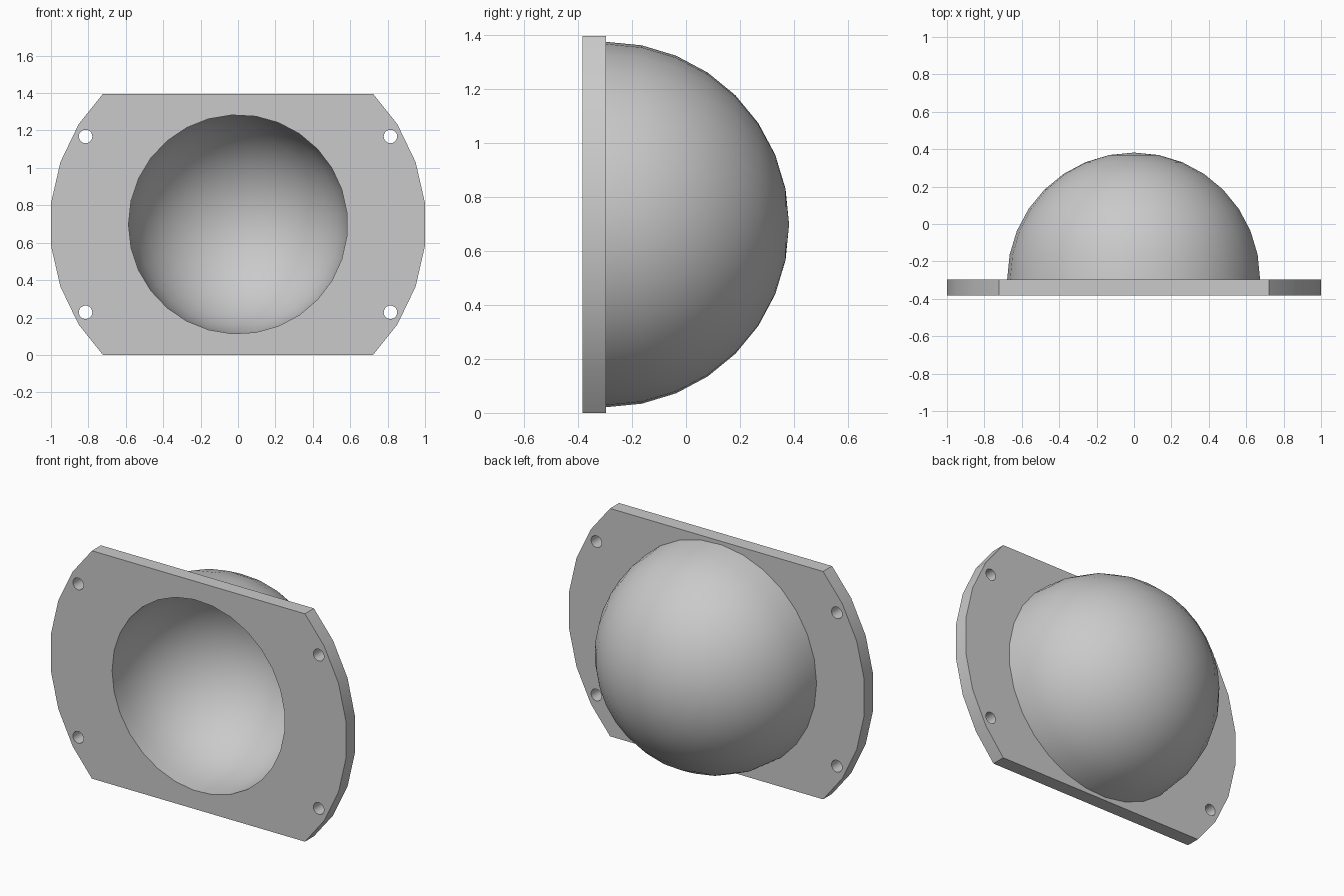
import bpy, bmesh
from math import pi, sin, cos, tau, radians
from mathutils import Vector

cube = bpy.data.objects.get("Cube")
if cube:
    bpy.data.objects.remove(cube)

HALF_H = 0.698             # half the plate height, also the centre height
FRONT, BACK = -0.383, -0.296
OUTER, INNER = 0.678, 0.5855
SIDES, RINGS = 29, 8
CENTRE = Vector((0, BACK, HALF_H))

grey = bpy.data.materials.new("plain grey")
grey.use_nodes = True
colour = (0.59, 0.59, 0.59, 1)
grey.diffuse_color = colour
grey.node_tree.nodes["Principled BSDF"].inputs["Base Color"].default_value = colour


def finish(name, bm):
    mesh = bpy.data.meshes.new(name)
    bm.to_mesh(mesh)
    bm.free()
    mesh.materials.append(grey)
    obj = bpy.data.objects.new(name, mesh)
    bpy.context.collection.objects.link(obj)
    bpy.ops.object.select_all(action='DESELECT')
    obj.select_set(True)
    bpy.context.view_layer.objects.active = obj
    bpy.ops.object.shade_smooth_by_angle(angle=radians(30))


def chain(bm, points, closed):
    """Connect points given as (x, y, z) with edges."""
    verts = [bm.verts.new(p) for p in points]
    pairs = list(zip(verts, verts[1:]))
    if closed:
        pairs.append((verts[-1], verts[0]))
    return verts, [bm.edges.new(p) for p in pairs]


def circle(radius, sides, x=0, z=HALF_H):
    return [(x - radius * cos(tau * i / sides), FRONT, z - radius * sin(tau * i / sides))
            for i in range(sides)]


# Mounting plate: round outline cut flat at top and bottom, with its holes
bm = bmesh.new()
radius = 1 / cos(pi / 28)
arc = [(radius * cos(a), radius * sin(a)) for a in (pi / 28 * k for k in range(-5, 6, 2))]
arc = [(0.722, -HALF_H)] + arc + [(0.722, HALF_H)]
outline = [(x, FRONT, HALF_H + z) for x, z in arc]
outline += [(-x, FRONT, HALF_H - z) for x, z in arc]
edges = chain(bm, outline, True)[1]
edges += chain(bm, circle(INNER, SIDES), True)[1]
for sx in (-1, 1):
    for sz in (-1, 1):
        edges += chain(bm, circle(0.036, 20, sx * 0.815, HALF_H + sz * 0.47), True)[1]
bmesh.ops.triangle_fill(bm, edges=edges, use_beauty=True, normal=(0, -1, 0))
out = bmesh.ops.extrude_face_region(bm, geom=bm.faces[:], use_keep_orig=True)
bmesh.ops.translate(bm, vec=(0, BACK - FRONT, 0),
                    verts=[v for v in out["geom"] if isinstance(v, bmesh.types.BMVert)])
bmesh.ops.recalc_face_normals(bm, faces=bm.faces)
# The dome's lining forms the wall of the central opening
bm.normal_update()
walls = [f for f in bm.faces if abs(f.normal.y) < 0.5
         and (f.calc_center_median() - CENTRE).length < 0.62]
bmesh.ops.delete(bm, geom=walls, context='FACES')
finish("mounting_plate", bm)

# Hollow dome: outer skin and inner lining revolved about the y axis
bm = bmesh.new()
for radius in (OUTER, INNER):
    profile = [(-radius * cos(a), BACK + radius * sin(a), HALF_H)
               for a in (pi / 2 * i / RINGS for i in range(RINGS + 1))]
    if radius == INNER:
        profile.insert(0, (-INNER, FRONT, HALF_H))
    verts, edges = chain(bm, profile, False)
    bmesh.ops.spin(bm, geom=verts + edges, cent=CENTRE, axis=(0, 1, 0),
                   angle=tau, steps=SIDES)
bmesh.ops.remove_doubles(bm, verts=bm.verts, dist=0.0005)
bm.normal_update()
for face in bm.faces:
    away = face.calc_center_median() - CENTRE
    if (face.normal.dot(away) > 0) != (away.length > 0.63):
        face.normal_flip()
finish("hollow_dome", bm)
